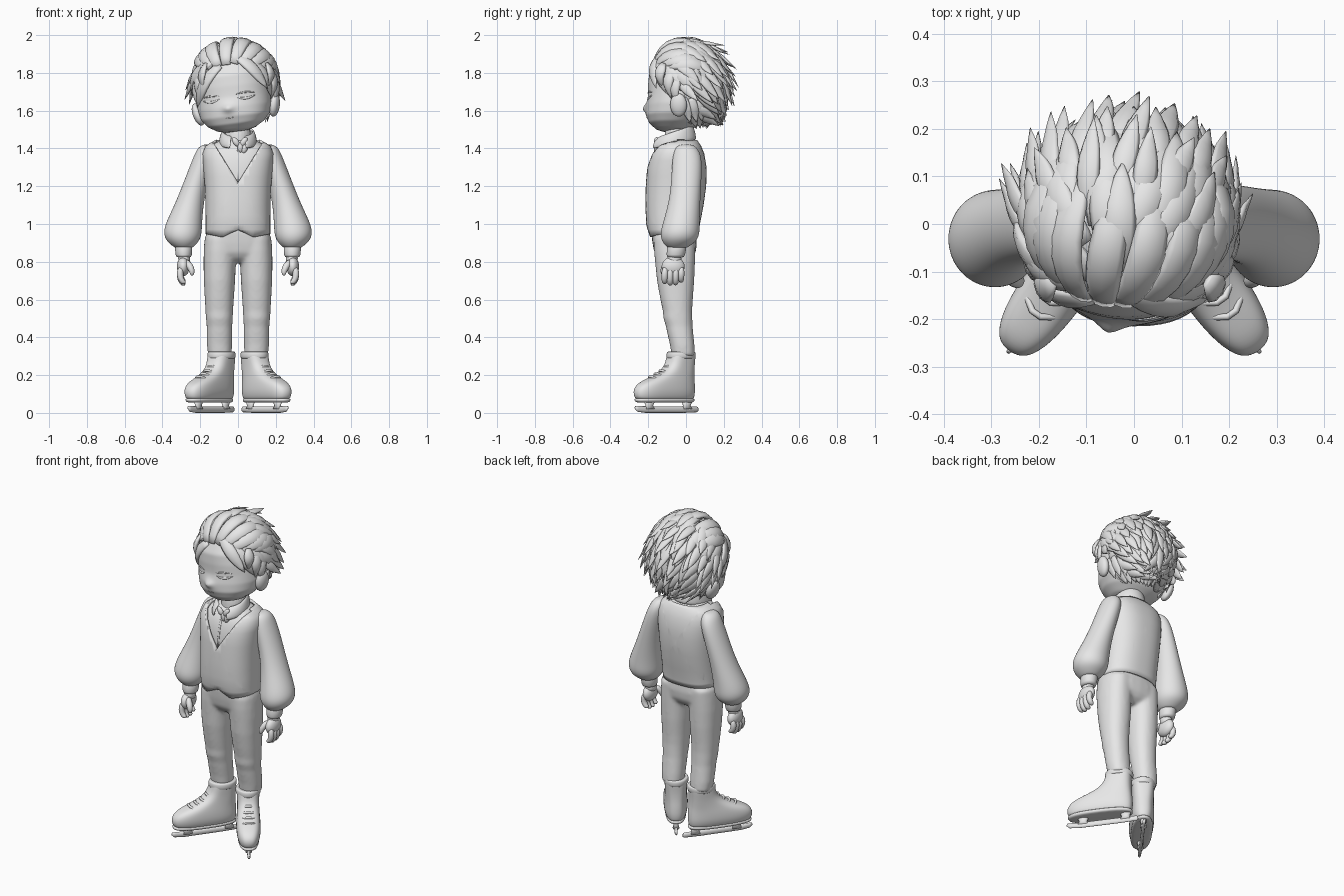
import bpy, bmesh, math, random
from math import sin, cos, pi, radians, exp
from mathutils import Matrix, Vector

if "Cube" in bpy.data.objects:
    bpy.data.objects.remove(bpy.data.objects["Cube"])

random.seed(4)
grey = bpy.data.materials.new("plain_grey")
grey.diffuse_color = (0.8, 0.8, 0.8, 1)
grey.use_nodes = True
grey.node_tree.nodes["Principled BSDF"].inputs["Base Color"].default_value = grey.diffuse_color


def finish(name, bm, mirror=False, subdiv=0, thick=0, mat=None):
    """Turn a bmesh into a named smooth object with its modifiers."""
    if mat:
        bm.transform(mat)
    bmesh.ops.recalc_face_normals(bm, faces=bm.faces)
    me = bpy.data.meshes.new(name)
    bm.to_mesh(me)
    bm.free()
    me.materials.append(grey)
    ob = bpy.data.objects.new(name, me)
    bpy.context.collection.objects.link(ob)
    me.shade_smooth()
    if thick:
        m = ob.modifiers.new("thickness", 'SOLIDIFY')
        m.thickness, m.offset = thick, 0
    if subdiv:
        m = ob.modifiers.new("subdivision", 'SUBSURF')
        m.levels = m.render_levels = subdiv
    if mirror:
        m = ob.modifiers.new("mirror", 'MIRROR')
        m.use_mirror_merge = False
    return ob


def skin(bm, rings, cap=True, closed=True):
    """Join rings of points with quads."""
    vs = [[bm.verts.new(p) for p in r] for r in rings]
    n = len(vs[0])
    for a, b in zip(vs, vs[1:]):
        for i in range(n if closed else n - 1):
            j = (i + 1) % n
            bm.faces.new((a[i], a[j], b[j], b[i]))
    if cap:
        bm.faces.new(vs[0])
        bm.faces.new(vs[-1])


def section(z, cx, cy, rx, ry, p=2.0, n=24):
    f = lambda c: math.copysign(abs(c) ** (2 / p), c)
    return [(cx + rx * f(cos(2 * pi * i / n)), cy + ry * f(sin(2 * pi * i / n)), z) for i in range(n)]


def loft(name, rings, p=2.0, subdiv=2, **kw):
    bm = bmesh.new()
    skin(bm, [section(*r, p=p) for r in rings])
    return finish(name, bm, subdiv=subdiv, **kw)


def sweep(bm, pts, widths, up, flat=1.0, n=8):
    """Tube along points; up gives the thin direction at every point."""
    pts = [Vector(p) for p in pts]
    rings = []
    for i, p in enumerate(pts):
        t = (pts[min(i + 1, len(pts) - 1)] - pts[max(i - 1, 0)]).normalized()
        side = t.cross(up[i] if isinstance(up, list) else Vector(up)).normalized()
        nor = side.cross(t)
        rings.append([p + widths[i] * (side * cos(2 * pi * k / n) + nor * flat * sin(2 * pi * k / n))
                      for k in range(n)])
    skin(bm, rings)


def ball(bm, c, r, rot=Matrix()):
    bmesh.ops.create_uvsphere(bm, u_segments=24, v_segments=14, radius=1,
                              matrix=Matrix.Translation(c) @ rot @ Matrix.Diagonal((*r, 1)))


# ---- Head, turned and tilted a little, with the nose drawn out of the face
turn = (Matrix.Translation((-0.012, -0.02, 1.6)) @ Matrix.Rotation(radians(-11), 4, 'Z')
        @ Matrix.Rotation(radians(-7), 4, 'Y') @ Matrix.Translation((0, 0.02, -1.6)))
skull = [(1.488, 0, -.07, .05, .05), (1.50, 0, -.068, .10, .09), (1.53, 0, -.06, .15, .132),
         (1.57, 0, -.045, .183, .163), (1.62, 0, -.03, .197, .177), (1.67, 0, -.03, .198, .17),
         (1.73, 0, -.03, .198, .172), (1.79, 0, -.03, .19, .168), (1.85, 0, -.02, .165, .145),
         (1.90, 0, -.01, .11, .10)]
fine = [[a + (b - a) * k / 4 for a, b in zip(p, q)] for p, q in zip(skull, skull[1:]) for k in range(4)]
bm = bmesh.new()
skin(bm, [section(*r, p=2.15, n=64) for r in fine + [skull[-1]]])
for v in bm.verts:
    if v.co.y < -.1:
        x, z = v.co.x, v.co.z - 1.612
        v.co.y -= .026 * exp(-(x / .022) ** 2 - (z / .020) ** 2) + .008 * exp(-(x / .07) ** 2 - (z / .05) ** 2)
finish("head", bm, subdiv=1, mat=turn)
bm = bmesh.new()
for s in (-1, 1):
    ball(bm, (s * .207, .0, 1.605), (.028, .045, .062), Matrix.Rotation(radians(14 * s), 4, 'Y'))
finish("ears", bm, mat=turn)

# ---- Closed eyelids and mouth
face_y = lambda x: -.03 - .171 * (1 - abs(x / .198) ** 2.15) ** (1 / 2.15)
bm = bmesh.new()
for s in (-1, 1):
    for z, bend, w in ((1.667, -.012, .0055), (1.682, .006, .0035)):
        xs = [.045 + .095 * i / 8 for i in range(9)]
        sweep(bm, [(s * x, face_y(x), z + bend * sin(pi * i / 8)) for i, x in enumerate(xs)],
              [w * (.3 + sin(pi * i / 8)) for i in range(9)], (0, -1, 0), .7)
finish("eyelids", bm, mat=turn)
bm = bmesh.new()
sweep(bm, [(x / 100, -.207, 1.562) for x in range(-2, 3)], [.001, .002, .003, .002, .001], (0, -1, 0))
finish("mouth", bm, mat=turn)

# ---- Hair: a cap plus pointed locks flowing away from the forehead
HC, HR = Vector((-.017, .005, 1.745)), Vector((.215, .20, .222))
on_head = lambda s, k=1.0: HC + Vector((s.x * HR.x, s.y * HR.y, s.z * HR.z)) * k
bm = bmesh.new()
bmesh.ops.create_uvsphere(bm, u_segments=40, v_segments=28, radius=1)
for v in bm.verts:
    v.co = on_head(v.co)
    if v.co.z < 1.845 - 1.2 * v.co.x ** 2 and v.co.y < -.01:
        v.co.x = HC.x + (v.co.x - HC.x) * .84
        v.co.y = max(v.co.y, -.05)
finish("hair_cap", bm)

FLOW = Vector((.12, .75, -.72))


def lock(bm, s, length, width, lift, flow=FLOW, bump=.04, n=8):
    pts, ups, ws = [], [], []
    for i in range(n + 1):
        t = i / n
        pts.append(on_head(s, .985 + bump * sin(pi * min(t * 1.3, 1)) + lift * t * t))
        ups.append(s.copy())
        ws.append(max(width * (.5 + t) * (1 - t ** 2.2), .0012))
        d = flow - s * flow.dot(s)
        s = (s + d.normalized() * length / .21 / n).normalized()
    if not (pts[-1].y < -.08 and pts[-1].z < 1.70):
        sweep(bm, pts, ws, ups, .38, 8)


bm = bmesh.new()
COUNT = 220
for i in range(COUNT):
    z = 1 - 2 * (i + .5) / COUNT
    a = i * 2.399963
    r = math.sqrt(1 - z * z)
    s = Vector((r * cos(a), r * sin(a), z))
    if z < -.82 or (s.y < -.25 and z < .42) or (abs(s.x) > .5 and z < -.1 and s.y < .05):
        continue
    wob = FLOW + Vector((random.uniform(-.2, .2), 0, random.uniform(-.1, .1)))
    if z > .4 and s.y < .15:          # long smooth strands over the crown
        lock(bm, s, random.uniform(.22, .28), .045, random.uniform(.06, .18), wob)
    else:                             # short pointed tufts
        lock(bm, s, random.uniform(.12, .17), .033, random.uniform(.2, .4), wob)
for k in range(16):                   # nape and behind the ears
    a = radians(-5 + 190 * k / 15)
    for z in (-.35, -.62):
        s = Vector((cos(a), sin(a), z * 1.1)).normalized()
        lock(bm, s, .11, .032, random.uniform(.12, .25), Vector((0, .25, -1)))
finish("hair_locks", bm)

# ---- Large swept forelocks and temple locks
bm = bmesh.new()
for x in (-.72, -.55, -.38, -.2, -.03, .15, .32, .5, .68):
    s = Vector((x, -.85 + .3 * abs(x), .44 - .12 * abs(x) + .03 * cos(x * 9))).normalized()
    lock(bm, s, .34, .05, .06, Vector((.25 + x * .7, .8, .3)), .085)
for x, z0, z1 in [(-.19, 1.85, 1.69), (-.212, 1.82, 1.64), (-.222, 1.80, 1.60), (.172, 1.85, 1.72),
                  (.19, 1.82, 1.66), (.20, 1.80, 1.62)]:
    y = {0: -.12, 1: -.075, 2: -.04}[(abs(x) > .188 + .01 * (x < 0)) + (abs(x) > .195 + .02 * (x < 0))]
    sweep(bm, [(x * (.9 + .12 * sin(pi * t / 6)), y - .02 * sin(pi * t / 6), z0 + (z1 - z0) * t / 6)
               for t in range(7)], [.016, .028, .032, .028, .02, .011, .001], (x, -.1, 0), .45)
finish("forelocks", bm)

# ---- Neck, shirt and collar
loft("neck", [(1.36, 0, -.04, .075, .08), (1.44, 0, -.045, .068, .07), (1.54, 0, -.04, .07, .07)])
body = [(.945, .160, -.187, .055), (1.0, .160, -.20, .063), (1.1, .161, -.204, .082), (1.2, .165, -.202, .096),
        (1.3, .173, -.196, .098), (1.37, .177, -.178, .086), (1.41, .163, -.155, .07), (1.44, .11, -.125, .05),
        (1.455, .075, -.105, .03)]
rings = lambda g: [(z, 0, (f + b) / 2, rx + g, (b - f) / 2 + g) for z, rx, f, b in body]
loft("shirt", rings(-.008), p=2.5)
bm = bmesh.new()
arc = [radians(-90 + 24 + i * 312 / 24) for i in range(25)]
back = lambda a: (sin(a) + 1) / 2
skin(bm, [[(r * cos(a), -.055 + r * 1.08 * sin(a) - d * (1 - back(a)), z0 + z1 * back(a)) for a in arc]
          for r, d, z0, z1 in [(.098, .026, 1.395, .05), (.094, .026, 1.43, .05), (.084, .008, 1.455, .06),
                               (.078, 0, 1.46, .06)]], cap=False, closed=False)
finish("collar", bm, subdiv=1, thick=.01)
bm = bmesh.new()
for x, z, a in [(.03, 1.435, 35), (-.012, 1.435, -35), (.012, 1.405, 0), (.035, 1.40, 20)]:
    ball(bm, (x, -.156, z), (.016, .014, .028), Matrix.Rotation(radians(a), 4, 'Y'))
finish("neck_ruffle", bm)
bm = bmesh.new()
sweep(bm, [(0, -.165, 1.39), (0, -.181, 1.34), (0, -.192, 1.28), (0, -.197, 1.22)], [.006] * 4, (0, -1, 0), .4)
finish("shirt_placket", bm)

# ---- Vest with a cut V neckline and pointed hem
bm = bmesh.new()
skin(bm, [section(*r, p=2.5, n=48) for r in rings(.004)[:-1]], cap=False)
bmesh.ops.subdivide_edges(bm, edges=bm.edges[:], cuts=1, use_grid_fill=True, smooth=.3)
for s in (-1, 1):
    bmesh.ops.bisect_plane(bm, geom=bm.verts[:] + bm.edges[:] + bm.faces[:],
                           plane_co=(0, 0, 1.22), plane_no=(s, 0, -.62))
gone = [f for f in bm.faces if f.calc_center_median().y < -.05
        and abs(f.calc_center_median().x) < (f.calc_center_median().z - 1.22) * .62]
bmesh.ops.delete(bm, geom=gone, context='FACES')
for v in bm.verts:
    if v.co.z < .95 and v.co.y < -.06:
        v.co.z = .975 - abs(v.co.x) * .55 if abs(v.co.x) < .08 else .931 + (abs(v.co.x) - .08) * .2
finish("vest", bm, thick=.014)

# ---- Puffed sleeves, cuffs and hands
loft("sleeve", [(1.422, .160, .0, .02, .03), (1.408, .168, .0, .042, .055), (1.37, .176, .005, .054, .075),
                (1.3, .198, .005, .06, .08), (1.2, .230, 0, .066, .08), (1.1, .260, -.01, .077, .085),
                (1.0, .288, -.026, .098, .099), (.95, .293, -.032, .102, .105), (.91, .292, -.036, .088, .094),
                (.88, .288, -.045, .055, .06), (.872, .288, -.045, .04, .045)], mirror=True)
loft("cuff", [(.892, .288, -.048, .042, .048), (.885, .288, -.048, .047, .052), (.83, .287, -.055, .044, .05),
              (.822, .287, -.055, .036, .042)], mirror=True, subdiv=1)
bm = bmesh.new()
ball(bm, (.285, -.062, .815), (.032, .038, .04))
ball(bm, (.290, -.068, .775), (.034, .062, .052))
for k in range(4):                    # curled fingers
    y, drop = -.113 + .029 * k, (.0, .008, .006, -.008)[k]
    sweep(bm, [(.298, y * .95, .775), (.308, y, .745), (.306, y, .715 - drop), (.292, y, .690 - drop),
               (.276, y, .690 - drop)], [.015, .019, .018, .016, .008], (0, 1, 0), n=10)
sweep(bm, [(.278, -.09, .805), (.256, -.112, .78), (.242, -.122, .75), (.243, -.122, .725)],
      [.016, .020, .017, .008], (0, 1, 0), n=10)
finish("hand", bm, mirror=True, subdiv=1)

# ---- Trousers: hips and both legs fused into one soft surface
bm = bmesh.new()
skin(bm, [section(*r, p=2.5) for r in [
    (1.0, 0, -.07, .150, .11), (.96, 0, -.066, .165, .119), (.90, 0, -.060, .180, .118),
    (.85, 0, -.058, .181, .110), (.82, 0, -.057, .165, .092), (.795, 0, -.057, .11, .06)]])
for s in (-1, 1):
    skin(bm, [section(z, s * cx, *r, p=2.2) for z, cx, *r in [
        (.93, .092, -.06, .084, .112), (.86, .095, -.06, .086, .110), (.80, .097, -.058, .086, .106),
        (.70, .098, -.055, .083, .099), (.60, .099, -.05, .077, .086), (.54, .099, -.045, .073, .078),
        (.50, .099, -.043, .071, .077), (.46, .098, -.036, .068, .071), (.42, .098, -.03, .068, .069),
        (.36, .098, -.02, .067, .065), (.30, .096, -.014, .062, .062)]])
trousers = finish("trousers", bm)
m = trousers.modifiers.new("fuse", 'REMESH')
m.mode, m.voxel_size, m.use_smooth_shade = 'VOXEL', .009, True
m = trousers.modifiers.new("soften", 'SMOOTH')
m.factor, m.iterations = .5, 10

# ---- Skate boots, built along local x and turned outward
foot = Matrix.Translation((.083, -.020, 0)) @ Matrix.Rotation(radians(-54), 4, 'Z')
shape = lambda rows: [(z, (a + b) / 2, 0, (b - a) / 2, w) for z, a, b, w in rows]
loft("boot", shape([(.066, -.060, .285, .050), (.08, -.068, .302, .062), (.11, -.072, .309, .069),
                    (.14, -.071, .298, .069), (.165, -.069, .262, .067), (.19, -.066, .195, .064),
                    (.22, -.064, .130, .062), (.26, -.064, .092, .062), (.31, -.068, .081, .066),
                    (.318, -.064, .074, .060)]), p=2.7, mirror=True, mat=foot)
loft("boot_collar", shape([(.285, -.064, .080, .062), (.29, -.073, .089, .071), (.315, -.075, .089, .072),
                           (.326, -.07, .083, .067), (.322, -.055, .07, .055)]), mirror=True, mat=foot)
loft("boot_sole", shape([(.054, -.064, .285, .048), (.058, -.071, .302, .059), (.074, -.073, .306, .062),
                         (.078, -.066, .295, .055)]), p=2.6, mirror=True, mat=foot, subdiv=1)
bm = bmesh.new()
for u, z in [(.108, .245), (.140, .221), (.173, .204), (.21, .189)]:
    sweep(bm, [(u - .045 * k * k, .054 * k, z + .004 - .03 * k * k) for k in (-1, -.6, -.2, .2, .6, 1)],
          [.007] * 6, (1, 0, 1), n=8)
finish("laces", bm, mirror=True, mat=foot)

# ---- Blade with upturned toe and posts
bm = bmesh.new()
sweep(bm, [(-.102, 0, .02), (-.094, 0, .019), (.0, 0, .0175), (.12, 0, .0175), (.24, 0, .0175), (.29, 0, .022),
           (.308, 0, .030)], [.011, .016, .0175, .0175, .0175, .016, .008], (0, 1, 0), .55, 10)
for u in (-.03, .215):
    skin(bm, [section(z, u, 0, r, r * .6, n=12) for z, r in [(.02, .032), (.04, .023), (.065, .036)]])
finish("skate_blade", bm, mirror=True, mat=foot)
